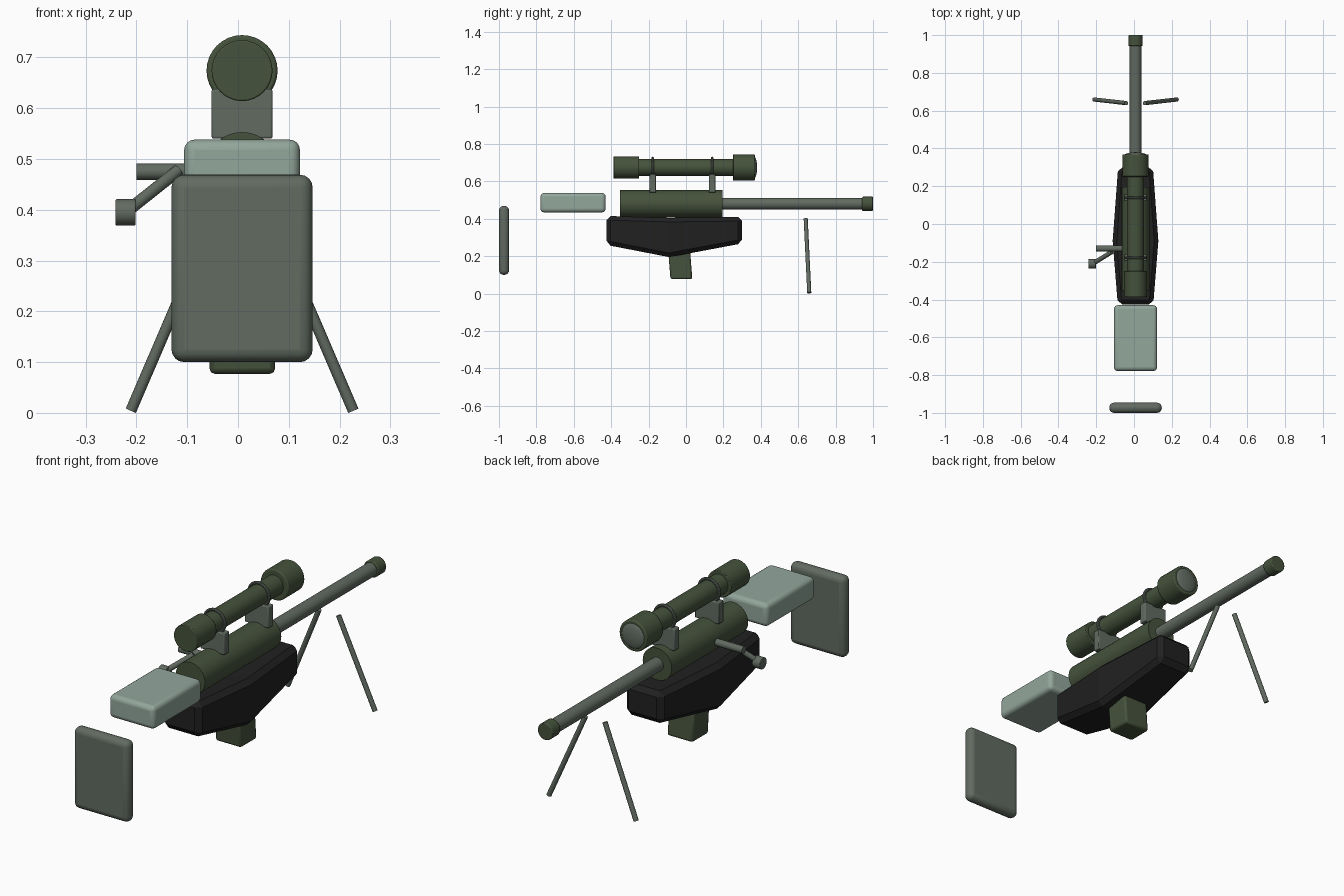
import bpy, bmesh, math
from mathutils import Vector

if "Cube" in bpy.data.objects:
    bpy.data.objects.remove(bpy.data.objects["Cube"])

CX = 0.008  # centre line of the rifle


def material(name, rgb):
    m = bpy.data.materials.new(name)
    m.diffuse_color = (*rgb, 1)
    m.use_nodes = True
    m.node_tree.nodes["Principled BSDF"].inputs["Base Color"].default_value = m.diffuse_color
    return m


GREEN = material("olive green", (0.060, 0.085, 0.045))
GREY = material("grey green metal", (0.120, 0.145, 0.120))
PALE = material("pale sage", (0.290, 0.385, 0.330))
BLACK = material("black", (0.015, 0.015, 0.015))


def finish(ob, name, mat, bevel=0, segments=3):
    ob.name = name
    ob.data.materials.append(mat)
    if bevel:
        mod = ob.modifiers.new("bevel", "BEVEL")
        mod.width, mod.segments = bevel, segments
        mod.limit_method, mod.angle_limit = "ANGLE", math.radians(30)
    return ob


def smooth(ob):
    bpy.ops.object.select_all(action="DESELECT")
    bpy.context.view_layer.objects.active = ob
    ob.select_set(True)
    bpy.ops.object.shade_smooth_by_angle(angle=math.radians(35))


def box(name, lo, hi, mat, bevel=0, segments=3):
    lo, hi = Vector(lo), Vector(hi)
    bpy.ops.mesh.primitive_cube_add(size=1)
    ob = bpy.context.object
    for v in ob.data.vertices:
        v.co = (lo + hi) / 2 + v.co * (hi - lo)
    if bevel:
        smooth(ob)
    return finish(ob, name, mat, bevel, segments)


def rod(name, a, b, r, mat, bevel=0, sides=32):
    a, b = Vector(a), Vector(b)
    bpy.ops.mesh.primitive_cylinder_add(vertices=sides, radius=r, depth=(b - a).length, location=(a + b) / 2)
    ob = bpy.context.object
    ob.rotation_euler = (b - a).to_track_quat("Z", "Y").to_euler()
    smooth(ob)
    return finish(ob, name, mat, bevel, 2)


def tube(name, y0, y1, z, r, mat, bevel=0):
    return rod(name, (CX, y0, z), (CX, y1, z), r, mat, bevel)


# Butt plate and cheek rest
box("butt_plate", (-0.131, -1.0, 0.10), (0.147, -0.946, 0.469), GREY, 0.025, 4)
box("cheek_rest", (-0.106, -0.778, 0.434), (0.122, -0.43, 0.538), PALE, 0.02, 4)

# Stock: three rectangular stations, widest and deepest at the middle
bm = bmesh.new()
rings = []
for y, w, z0, z1 in [(-0.425, 0.094, 0.26, 0.415), (-0.09, 0.121, 0.195, 0.405), (0.30, 0.092, 0.268, 0.41)]:
    corners = [(-w, z0), (w, z0), (w, z1), (-w, z1)]
    rings.append([bm.verts.new((CX + x, y, z)) for x, z in corners])
for a, b in zip(rings, rings[1:]):
    for i in range(4):
        j = (i + 1) % 4
        bm.faces.new((a[i], a[j], b[j], b[i]))
bm.faces.new(rings[0])
bm.faces.new(rings[-1])
bmesh.ops.recalc_face_normals(bm, faces=bm.faces)
mesh = bpy.data.meshes.new("stock")
bm.to_mesh(mesh)
bm.free()
stock = bpy.data.objects.new("stock", mesh)
bpy.context.collection.objects.link(stock)
finish(stock, "stock", BLACK, 0.022, 1)

# Magazine, leaning forward towards its foot
mag = box("magazine", (-0.056, -0.083, 0.077), (0.073, 0.034, 0.26), GREEN, 0.01, 2)
for v in mag.data.vertices:
    v.co.y -= (v.co.z - 0.077) * 0.08

# Receiver, barrel and muzzle
tube("receiver", -0.353, 0.195, 0.48, 0.073, GREEN)
tube("barrel", 0.15, 0.99, 0.48, 0.031, GREY)
tube("muzzle", 0.942, 1.0, 0.48, 0.038, GREEN, 0.004)

# Scope
SZ = 0.674
tube("scope_tube", -0.30, 0.30, SZ, 0.045, GREEN)
tube("scope_eyepiece", -0.387, -0.25, SZ, 0.060, GREEN, 0.003)
tube("scope_bell", 0.25, 0.368, SZ, 0.070, GREEN, 0.005)
bpy.ops.mesh.primitive_uv_sphere_add(segments=32, ring_count=16, location=(CX, 0.364, SZ))
lens = bpy.context.object
lens.scale = (0.058, 0.016, 0.058)
smooth(lens)
finish(lens, "scope_lens", GREY)

# Scope mounts and rings
for side, y in (("rear", -0.178), ("front", 0.14)):
    box(side + "_mount", (-0.052, y - 0.018, 0.54), (0.068, y + 0.018, 0.638), GREY, 0.004, 2)
    bpy.ops.mesh.primitive_torus_add(major_radius=0.051, minor_radius=0.007, major_segments=32,
                                     minor_segments=10, location=(CX, y, SZ), rotation=(math.pi / 2, 0, 0))
    ring = bpy.context.object
    smooth(ring)
    finish(ring, side + "_ring", GREY)

# Bolt handle
rod("bolt", (-0.20, -0.13, 0.475), (-0.03, -0.13, 0.475), 0.016, GREY)
rod("bolt_arm", (-0.118, -0.148, 0.477), (-0.215, -0.208, 0.40), 0.012, GREY)
rod("bolt_knob", (-0.241, -0.21, 0.395), (-0.202, -0.21, 0.395), 0.026, GREY, 0.002)

# Bipod legs
for side, s in (("left", -1), ("right", 1)):
    rod(side + "_bipod_leg", (CX + s * 0.049, 0.64, 0.40), (CX + s * 0.219, 0.659, 0.0045), 0.011, GREY, 0, 16)
